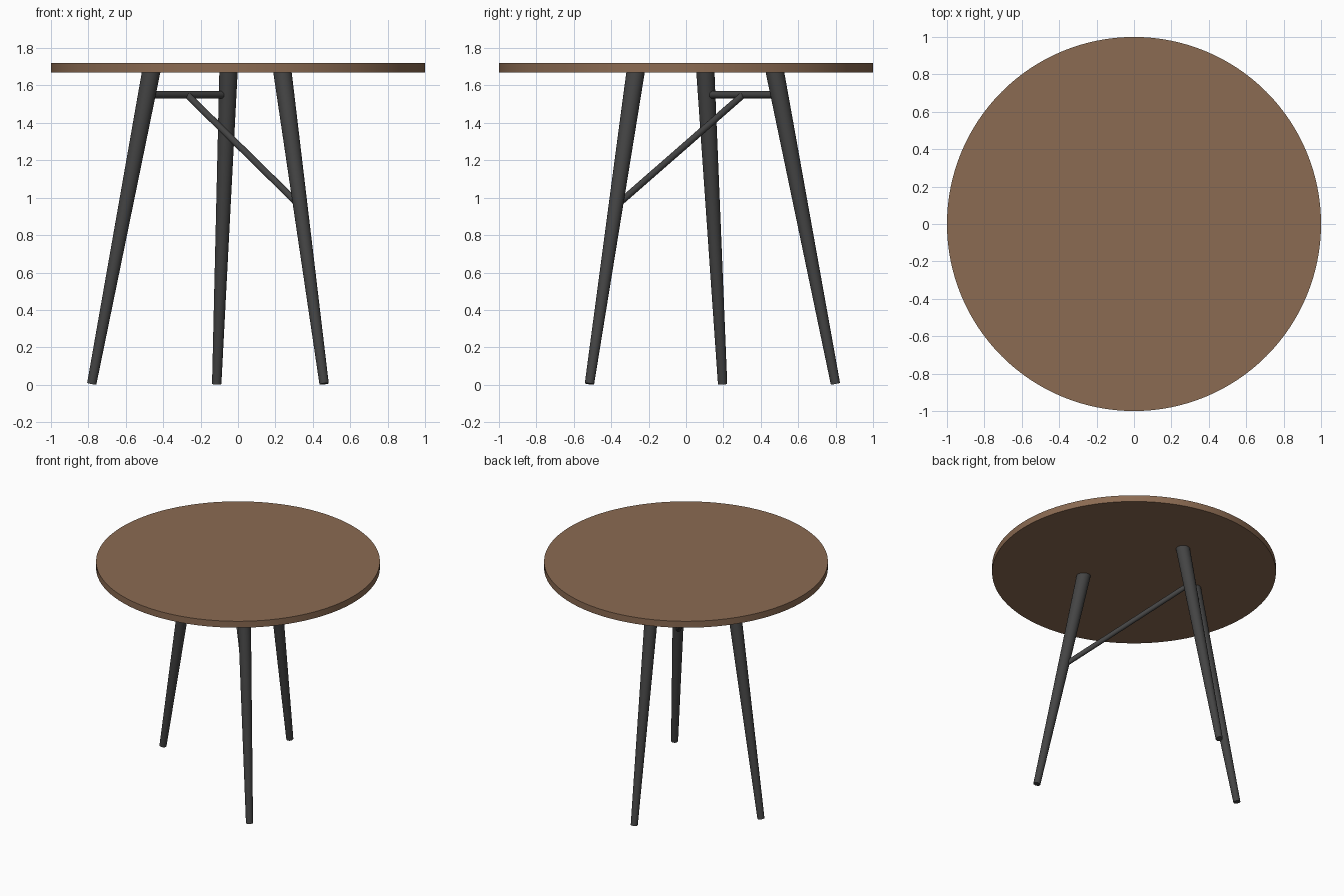
import bpy, math
from mathutils import Vector

if "Cube" in bpy.data.objects:
    bpy.data.objects.remove(bpy.data.objects["Cube"])

def material(name, rgb):
    m = bpy.data.materials.new(name)
    m.diffuse_color = (*rgb, 1.0)
    m.use_nodes = True
    m.node_tree.nodes["Principled BSDF"].inputs["Base Color"].default_value = m.diffuse_color
    return m

WOOD = material("walnut_wood", (0.26, 0.147, 0.085))
METAL = material("dark_metal", (0.058, 0.058, 0.058))

def rod(name, a, b, ra, rb, mat, sides=32):
    """Tapered round bar from point a to point b."""
    a, b = Vector(a), Vector(b)
    d = b - a
    bpy.ops.mesh.primitive_cone_add(vertices=sides, radius1=ra, radius2=rb,
                                    depth=d.length, location=(a + b) / 2)
    ob = bpy.context.object
    ob.rotation_euler = d.to_track_quat('Z', 'Y').to_euler()
    ob.name = name
    ob.data.materials.append(mat)
    bpy.ops.object.shade_smooth_by_angle(angle=math.radians(40))
    return ob

UNDERSIDE, TOP = 1.67, 1.72

# round tabletop
rod("tabletop", (0, 0, UNDERSIDE), (0, 0, TOP), 1.0, 1.0, WOOD, 128)

# three splayed, tapered legs: (foot, top) on the plan
legs = {
    "left_leg": ((-0.783, 0.196), (-0.465, 0.104)),
    "back_leg": ((-0.114, 0.80), (-0.051, 0.476)),
    "front_right_leg": ((0.461, -0.517), (0.238, -0.27)),
}

def leg_point(name, z):
    foot, top = (Vector(p) for p in legs[name])
    p = foot.lerp(top, z / UNDERSIDE)
    return Vector((p.x, p.y, z))

for name in legs:
    rod(name, leg_point(name, 0.005), leg_point(name, UNDERSIDE + 0.01),
        0.025, 0.049, METAL)

# crossbar between two legs, and diagonal brace to the third
a, b = leg_point("left_leg", 1.55), leg_point("back_leg", 1.55)
rod("crossbar", a, b, 0.02, 0.02, METAL, 24)
rod("diagonal_brace", (a + b) / 2, leg_point("front_right_leg", 0.955),
    0.018, 0.018, METAL, 24)
